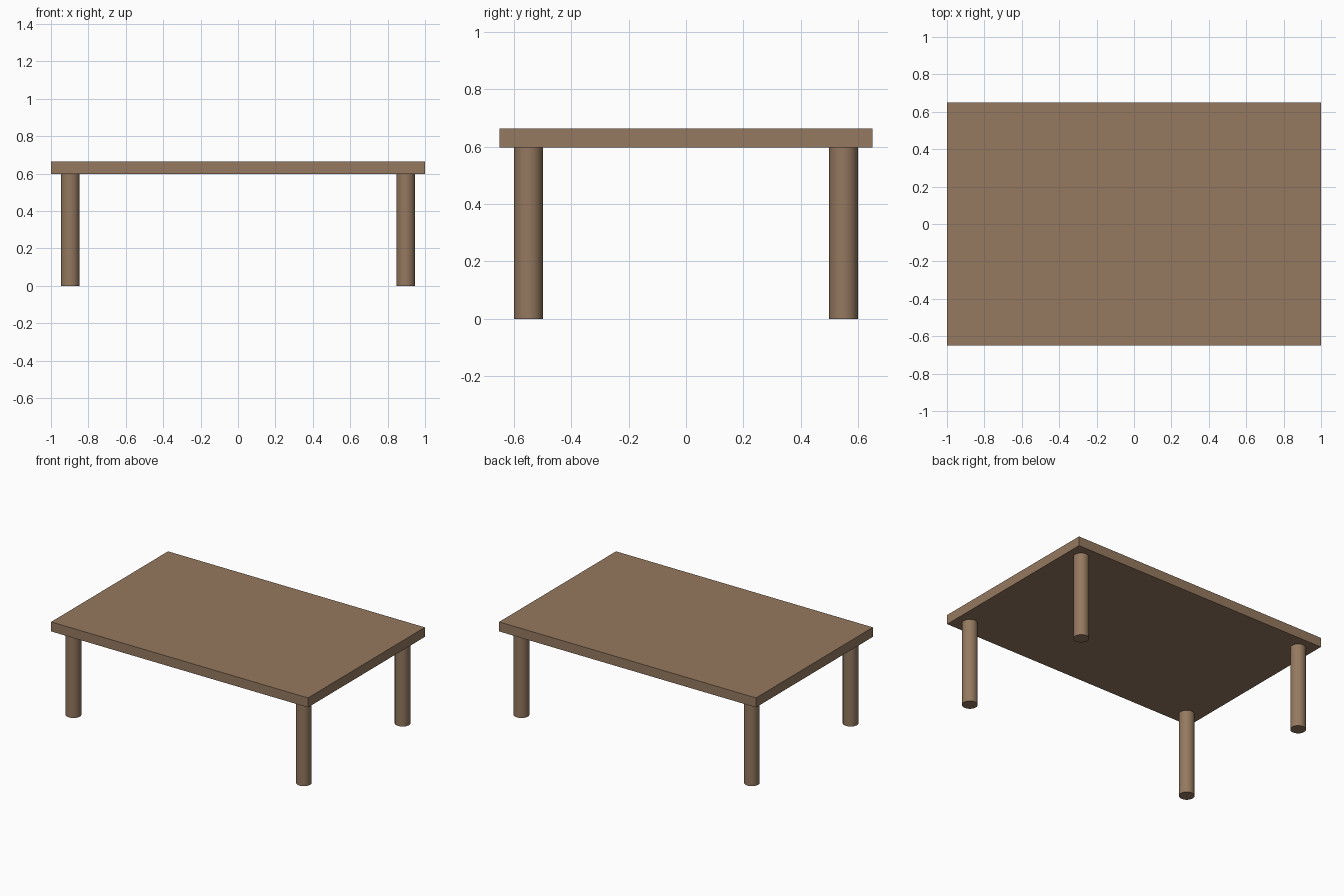
import bpy

if "Cube" in bpy.data.objects:
    bpy.data.objects.remove(bpy.data.objects["Cube"])

TOP_Z, UNDER_Z = 0.664, 0.597
LEG_X, LEG_Y, LEG_R = 0.897, 0.549, 0.05

wood = bpy.data.materials.new("wood")
wood.diffuse_color = (0.30, 0.19, 0.115, 1)
wood.use_nodes = True
wood.node_tree.nodes["Principled BSDF"].inputs["Base Color"].default_value = wood.diffuse_color


def finish(name):
    obj = bpy.context.object
    obj.name = name
    obj.data.materials.append(wood)
    return obj


# Flat rectangular tabletop
bpy.ops.mesh.primitive_cube_add(size=1, location=(0, 0, (TOP_Z + UNDER_Z) / 2))
top = finish("tabletop")
top.scale = (2.0, 1.3, TOP_Z - UNDER_Z)
bpy.ops.object.transform_apply(location=False, rotation=False, scale=True)

# Four round legs, one near each corner
for side, sx in (("left", -1), ("right", 1)):
    for end, sy in (("front", -1), ("back", 1)):
        bpy.ops.mesh.primitive_cylinder_add(
            vertices=32, radius=LEG_R, depth=UNDER_Z,
            location=(sx * LEG_X, sy * LEG_Y, UNDER_Z / 2))
        finish(f"{end}_{side}_leg")
        bpy.ops.object.shade_smooth_by_angle()
